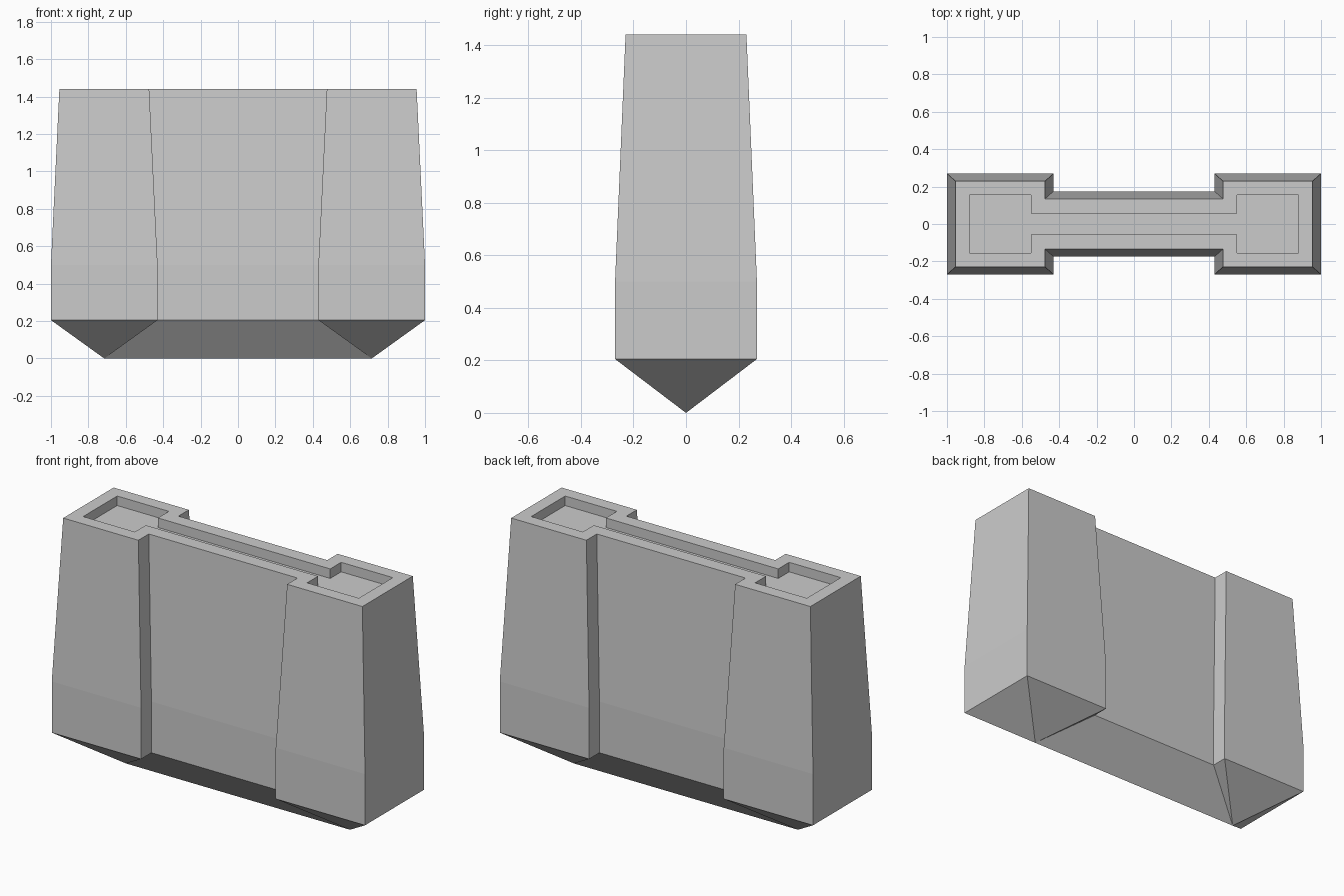
import bpy
import bmesh

if "Cube" in bpy.data.objects:
    bpy.data.objects.remove(bpy.data.objects["Cube"])

grey = bpy.data.materials.new("light_grey")
grey.diffuse_color = (0.6, 0.6, 0.6, 1)
grey.use_nodes = True
grey.node_tree.nodes["Principled BSDF"].inputs["Base Color"].default_value = grey.diffuse_color


def outline(x_out, y_out, x_in, y_in, z):
    """Dumbbell-shaped ring of 12 points, counter-clockwise from above."""
    front = [(-x_out, -y_out), (-x_in, -y_out), (-x_in, -y_in),
             (x_in, -y_in), (x_in, -y_out), (x_out, -y_out)]
    back = [(-x, -y) for x, y in front]
    return [(x, y, z) for x, y in front + back]


def loft(name, rings, cap=False):
    """Skin a stack of rings; points that coincide are merged."""
    bm = bmesh.new()
    loops = [[bm.verts.new(p) for p in ring] for ring in rings]
    for low, high in zip(loops, loops[1:]):
        for i in range(len(low)):
            j = (i + 1) % len(low)
            bm.faces.new((low[i], low[j], high[j], high[i]))
    if cap:
        bm.faces.new(loops[-1])
    bmesh.ops.remove_doubles(bm, verts=bm.verts[:], dist=0.0001)
    mesh = bpy.data.meshes.new(name)
    bm.to_mesh(mesh)
    bm.free()
    mesh.materials.append(grey)
    obj = bpy.data.objects.new(name, mesh)
    bpy.context.collection.objects.link(obj)
    return obj


base = outline(1.0, 0.27, 0.43, 0.175, 0.205)

# Upright walls, tapered upper part, flat rim and sunken top tray
loft("body", [
    base,
    outline(1.0, 0.27, 0.43, 0.175, 0.50),
    outline(0.955, 0.23, 0.475, 0.135, 1.44),
    outline(0.88, 0.155, 0.55, 0.055, 1.44),
    outline(0.88, 0.155, 0.55, 0.055, 1.385),
], cap=True)

# Pointed underside: each end closes to a point, joined by a straight ridge
ridge = [(0.715 if x > 0 else -0.715, 0, 0) for x, y, z in base]
loft("keel", [ridge, base])
